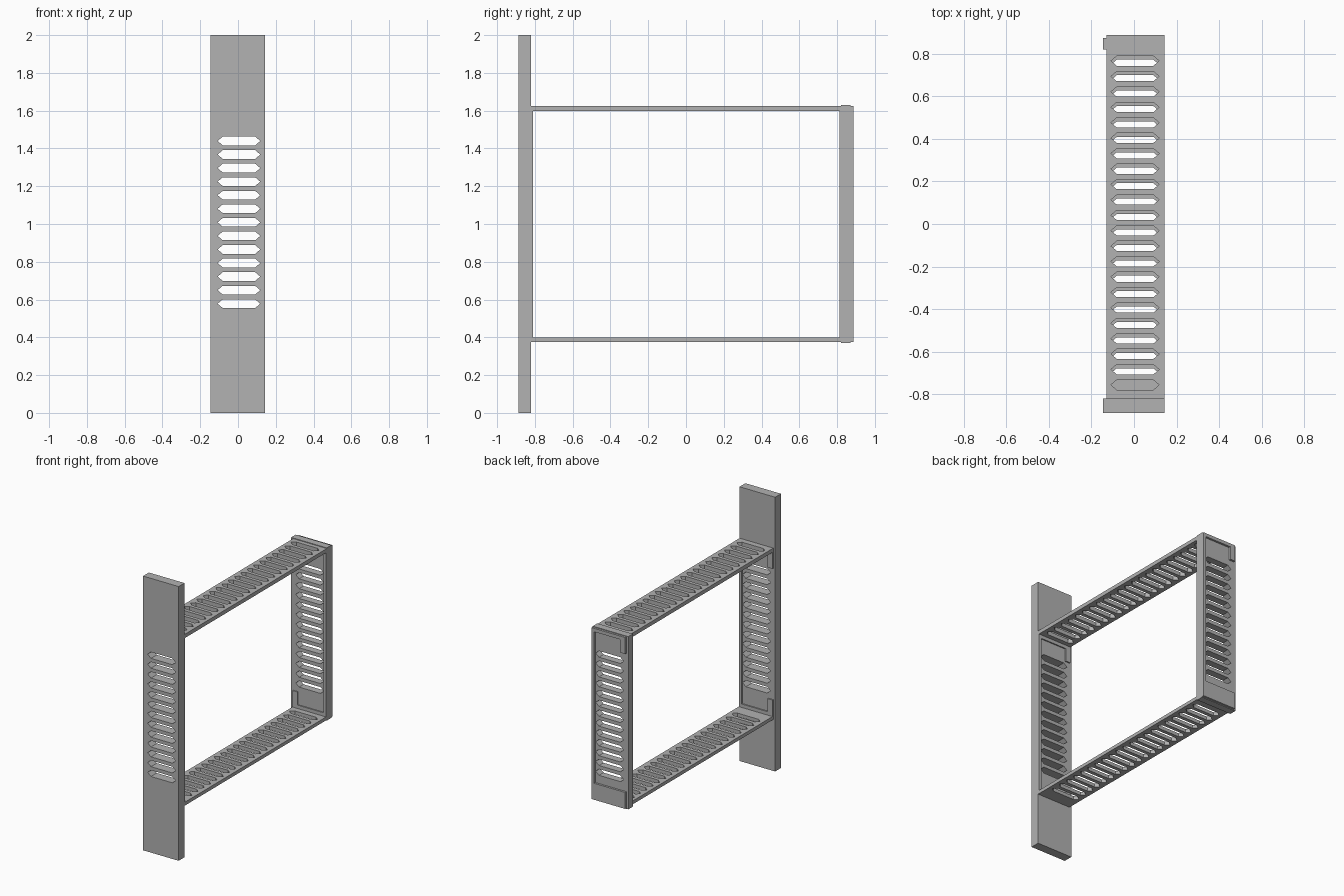
import bpy, bmesh
from mathutils import Matrix, Vector

cube = bpy.data.objects.get("Cube")
if cube:
    bpy.data.objects.remove(cube, do_unlink=True)

grey = bpy.data.materials.new("mid_grey")
grey.use_nodes = True
colour = (0.445, 0.445, 0.445, 1)
grey.diffuse_color = colour
grey.node_tree.nodes["Principled BSDF"].inputs["Base Color"].default_value = colour


def add_box(bm, x, y, z):
    size = Matrix.Diagonal((x[1] - x[0], y[1] - y[0], z[1] - z[0], 1))
    mid = Vector((sum(x) / 2, sum(y) / 2, sum(z) / 2))
    return bmesh.ops.create_cube(bm, size=1, matrix=Matrix.Translation(mid) @ size)


def finish(name, bm):
    bmesh.ops.recalc_face_normals(bm, faces=bm.faces)
    mesh = bpy.data.meshes.new(name)
    bm.to_mesh(mesh)
    bm.free()
    mesh.materials.append(grey)
    obj = bpy.data.objects.new(name, mesh)
    bpy.context.collection.objects.link(obj)
    return obj


def add_slot(bm, pos, lo, hi, upright):
    """Pointed slot prism; upright slots run through y, others through z."""
    left, right, tip, half = -0.108, 0.118, 0.027, 0.023
    outline = [(left, 0), (left + tip, -half), (right - tip, -half),
               (right, 0), (right - tip, half), (left + tip, half)]
    rings = []
    for d in (lo, hi):
        rings.append([bm.verts.new((x, d, pos + v) if upright else (x, pos + v, d))
                      for x, v in outline])
    a, b = rings
    bm.faces.new(a)
    bm.faces.new(b[::-1])
    for i in range(6):
        j = (i + 1) % 6
        bm.faces.new((a[i], b[i], b[j], a[j]))


def slotted_slab(name, x, y, z, first, pitch, count, upright):
    bm = bmesh.new()
    add_box(bm, x, y, z)
    slab = finish(name, bm)
    bm = bmesh.new()
    lo, hi = y if upright else z
    for i in range(count):
        add_slot(bm, first + i * pitch, lo - 0.02, hi + 0.02, upright)
    cutter = finish(name + "_cutter", bm)
    cutter.hide_render = True
    mod = slab.modifiers.new("slots", 'BOOLEAN')
    mod.operation = 'DIFFERENCE'
    mod.solver = 'EXACT'
    mod.object = cutter
    # bake the cut so that no helper remains
    graph = bpy.context.evaluated_depsgraph_get()
    cut = bpy.data.meshes.new_from_object(slab.evaluated_get(graph))
    slab.modifiers.clear()
    slab.data = cut
    bpy.data.objects.remove(cutter, do_unlink=True)


def raised_rim(name, y, z, left, solid_foot=False):
    """Shallow frame: side rail, end bars and corner blocks."""
    bm = bmesh.new()
    right, bar, block = 0.142, 0.025, 0.12
    add_box(bm, (0.12, right), y, z)
    foot = block if solid_foot else bar
    add_box(bm, (left, 0.12), y, (z[0], z[0] + foot))
    add_box(bm, (left, 0.12), y, (z[1] - bar, z[1]))
    if not solid_foot:
        add_box(bm, (left, -0.09), y, (z[0] + bar, z[0] + block))
    add_box(bm, (left, -0.09), y, (z[1] - block, z[1] - bar))
    finish(name, bm)


# Upright plates
width = (-0.145, 0.142)
slotted_slab("front_plate", width, (-0.887, -0.82), (0, 2), 0.578, 0.0718, 13, True)
slotted_slab("back_plate", width, (0.82, 0.872), (0.37, 1.63), 0.578, 0.0718, 13, True)

# Horizontal shelves
depth = (-0.82, 0.82)
shelf = (-0.13, 0.142)
slotted_slab("top_shelf", shelf, depth, (1.597, 1.625), -0.755, 0.0724, 22, False)
slotted_slab("bottom_shelf", shelf, depth, (0.375, 0.4), -0.70, 0.0724, 21, False)

# Shallow rims on the plates
raised_rim("front_plate_inner_rim", (-0.82, -0.811), (0.4, 1.597), -0.13)
raised_rim("back_plate_inner_rim", (0.812, 0.82), (0.4, 1.597), -0.13)
raised_rim("back_plate_outer_rim", (0.872, 0.887), (0.375, 1.625), -0.13, True)
